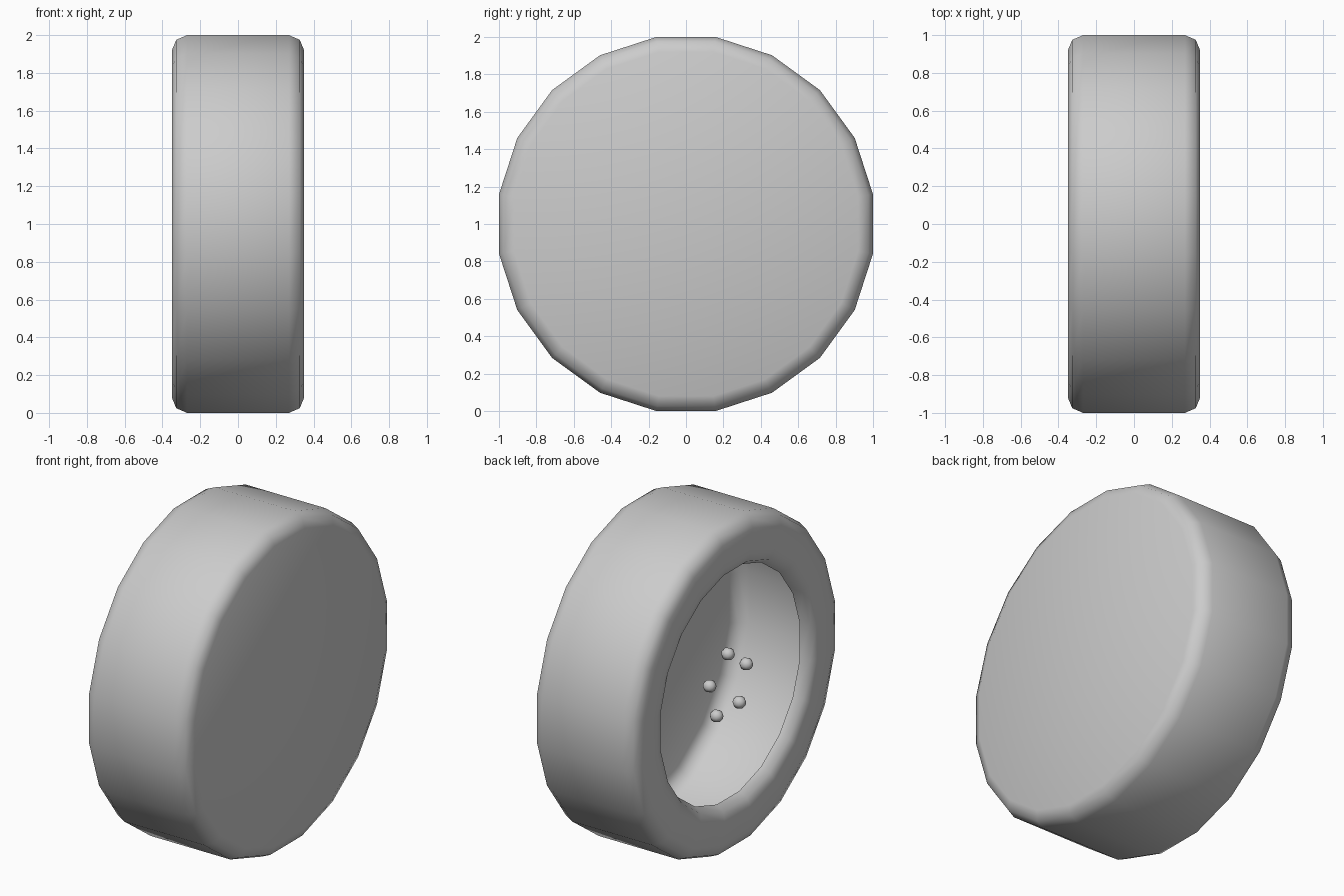
import bpy, bmesh, math

if "Cube" in bpy.data.objects:
    bpy.data.objects.remove(bpy.data.objects["Cube"])

SIDES = 20
SCALE = 1 / math.cos(math.pi / SIDES)   # flats, not corners, touch the stated radius


def ring(bm, x, r):
    verts = []
    for i in range(SIDES):
        a = 2 * math.pi * (i + 0.5) / SIDES
        verts.append(bm.verts.new((x, r * SCALE * math.cos(a), 1 + r * SCALE * math.sin(a))))
    return verts


# Hollow tyre: closed on the +x side, rounded lip and open hub on the -x side
profile = [(0.35, 0.92), (0.327, 0.975), (0.27, 1.0),
           (-0.27, 1.0), (-0.327, 0.975), (-0.35, 0.92),
           (-0.35, 0.78), (-0.335, 0.725), (-0.285, 0.695)]
bm = bmesh.new()
rings = [ring(bm, x, r) for x, r in profile]
for a, b in zip(rings, rings[1:]):
    for i in range(SIDES):
        j = (i + 1) % SIDES
        bm.faces.new((a[i], a[j], b[j], b[i]))
bm.faces.new(rings[0])
bmesh.ops.recalc_face_normals(bm, faces=bm.faces[:])
cap = max(bm.faces, key=lambda f: f.calc_center_median().x)
if cap.normal.x < 0:
    bmesh.ops.reverse_faces(bm, faces=bm.faces[:])
for f in bm.faces:
    f.smooth = True
mesh = bpy.data.meshes.new("tyre_shell")
bm.to_mesh(mesh)
bm.free()
bpy.context.collection.objects.link(bpy.data.objects.new("tyre_shell", mesh))

# Five wheel nuts in the plane of the hub opening
for k in range(5):
    a = math.pi / 2 + k * 2 * math.pi / 5
    bpy.ops.mesh.primitive_uv_sphere_add(
        segments=8, ring_count=6, radius=0.038,
        location=(-0.285, 0.187 * math.cos(a), 1 + 0.187 * math.sin(a)),
        rotation=(0, math.pi / 2, 0))
    nut = bpy.context.object
    nut.name = f"wheel_nut_{k + 1}"
    bpy.ops.object.shade_smooth()
